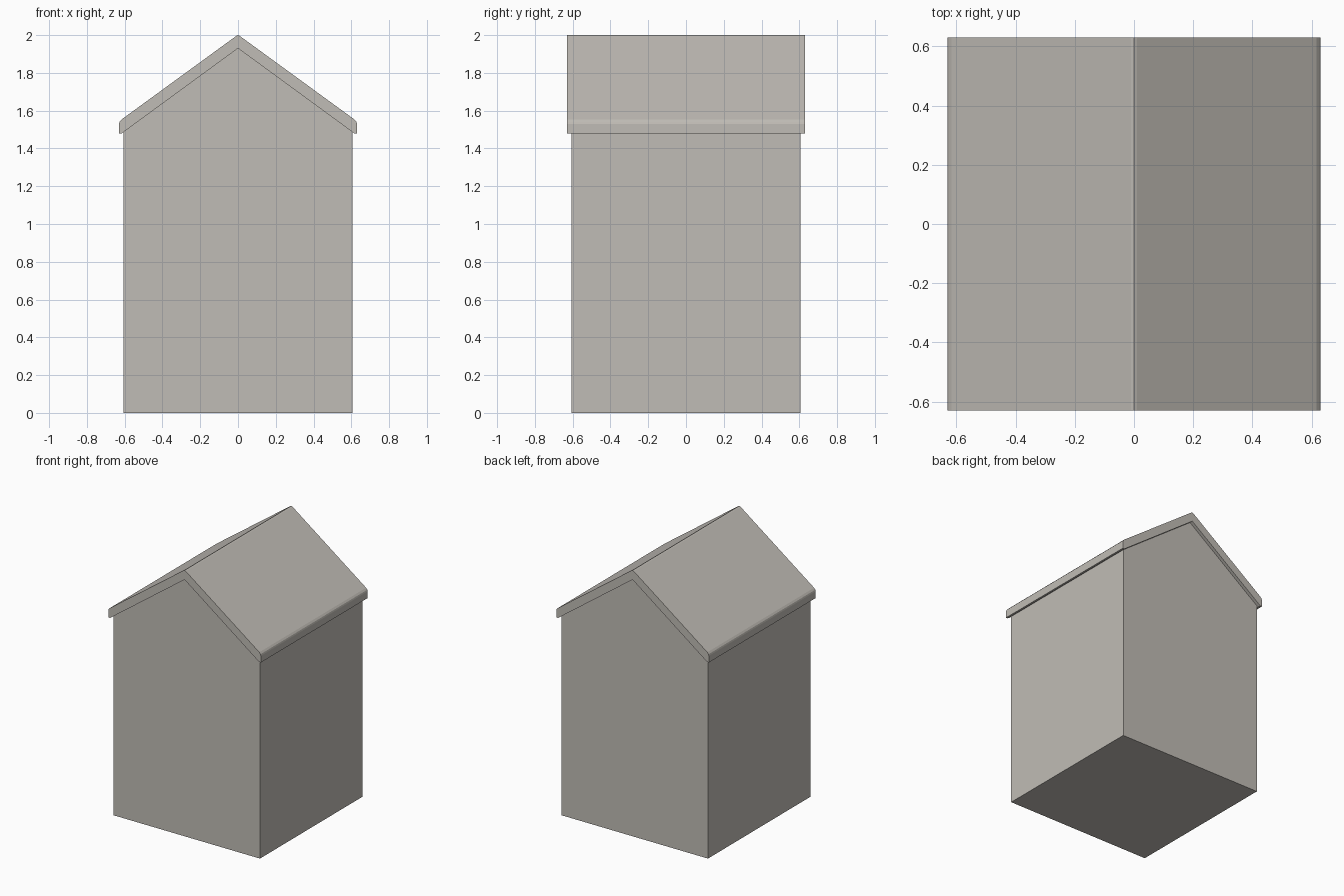
import bpy
import bmesh

cube = bpy.data.objects.get("Cube")
if cube:
    bpy.data.objects.remove(cube, do_unlink=True)

# Single warm grey finish
grey = bpy.data.materials.new("warm_grey")
grey.use_nodes = True
colour = (0.53, 0.505, 0.465, 1.0)
grey.diffuse_color = colour
grey.node_tree.nodes["Principled BSDF"].inputs["Base Color"].default_value = colour


def extrude_profile(name, profile, depth):
    """Extrude an x-z outline along y, centred on y = 0."""
    bm = bmesh.new()
    face = bm.faces.new([bm.verts.new((x, -depth / 2, z)) for x, z in profile])
    result = bmesh.ops.extrude_face_region(bm, geom=[face])
    moved = [v for v in result["geom"] if isinstance(v, bmesh.types.BMVert)]
    bmesh.ops.translate(bm, verts=moved, vec=(0, depth, 0))
    bmesh.ops.recalc_face_normals(bm, faces=bm.faces)
    mesh = bpy.data.meshes.new(name)
    bm.to_mesh(mesh)
    bm.free()
    mesh.materials.append(grey)
    obj = bpy.data.objects.new(name, mesh)
    bpy.context.collection.objects.link(obj)
    return obj


def mirrored(points):
    """Complete a right-hand outline with its left-hand reflection."""
    return points + [(-x, z) for x, z in reversed(points) if x > 0]


# Gabled body with its top against the roof underside
body = [(0.605, 0), (0.605, 1.488), (0, 1.93)]
extrude_profile("house_body", mirrored(body), 1.21)

# Roof shell with a narrow ridge cap and bevelled eaves
outer = [(0.615, 1.48), (0.63, 1.48), (0.63, 1.53), (0.627, 1.541),
         (0.617, 1.553), (0.01, 1.995), (0, 2)]
extrude_profile("gable_roof", mirrored(outer) + [(0, 1.93)], 1.26)
